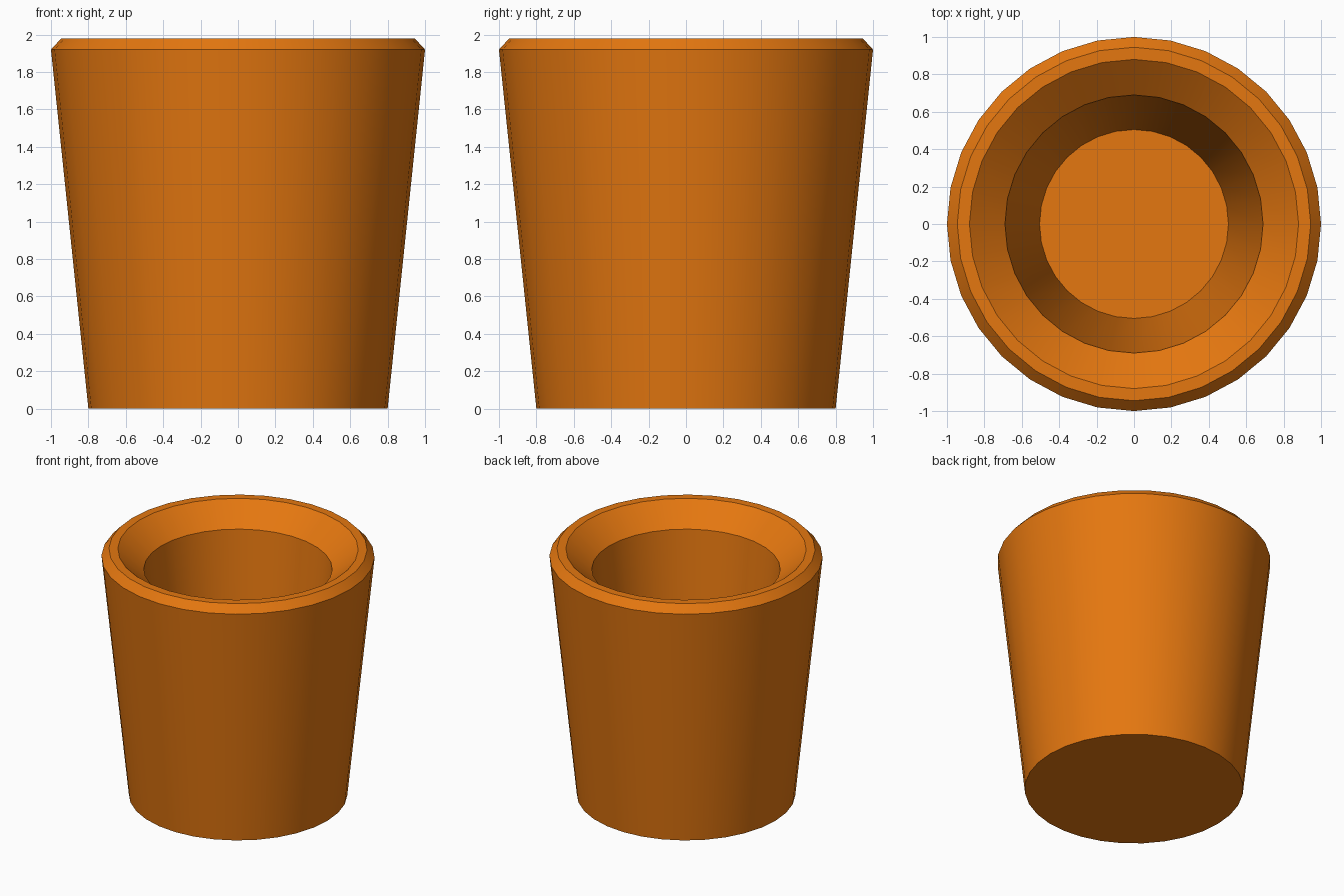
import bpy
import bmesh
from math import cos, sin, tau, radians

cube = bpy.data.objects.get("Cube")
if cube:
    bpy.data.objects.remove(cube, do_unlink=True)

SIDES = 32

# Terracotta colour
clay = bpy.data.materials.new("orange_clay")
clay.use_nodes = True
color = (0.78, 0.185, 0.005, 1.0)
clay.diffuse_color = color
clay.node_tree.nodes["Principled BSDF"].inputs["Base Color"].default_value = color

# Pot profile as (radius, height), from the base up the outside and down the inside
profile = [
    (0.80, 0.0),    # base
    (1.0, 1.92),    # widest point
    (0.945, 1.98),  # rim, outer edge
    (0.88, 1.98),   # rim, inner edge
    (0.69, 1.82),   # foot of the inner bevel
    (0.505, 0.1),   # inside floor
]


def lathe(name, points, material):
    """Turn an open profile about z and close both ends with flat caps."""
    bm = bmesh.new()
    rings = [[bm.verts.new((r * cos(tau * i / SIDES), r * sin(tau * i / SIDES), z))
              for i in range(SIDES)] for r, z in points]
    for low, high in zip(rings, rings[1:]):
        for i in range(SIDES):
            j = (i + 1) % SIDES
            bm.faces.new((low[i], low[j], high[j], high[i]))
    bm.faces.new(rings[0][::-1])
    bm.faces.new(rings[-1])
    bmesh.ops.recalc_face_normals(bm, faces=bm.faces)
    mesh = bpy.data.meshes.new(name)
    bm.to_mesh(mesh)
    bm.free()
    mesh.materials.append(material)
    obj = bpy.data.objects.new(name, mesh)
    bpy.context.collection.objects.link(obj)
    return obj


# Round walls are smooth, ring edges stay sharp
pot = lathe("flower_pot", profile, clay)
bpy.ops.object.select_all(action="DESELECT")
pot.select_set(True)
bpy.context.view_layer.objects.active = pot
bpy.ops.object.shade_smooth_by_angle(angle=radians(30))
